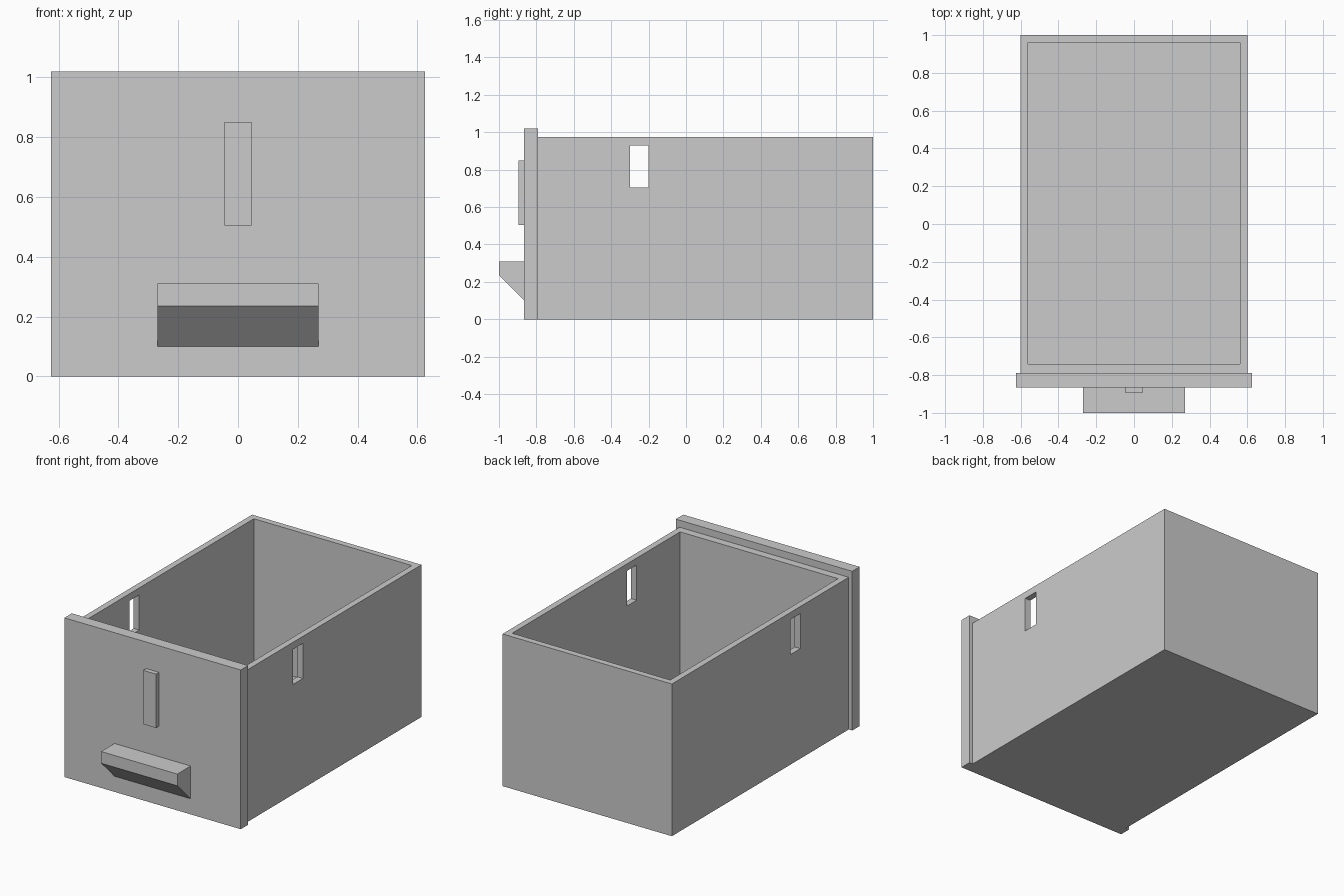
import bpy
import bmesh
from mathutils import Vector

cube = bpy.data.objects.get("Cube")
if cube:
    bpy.data.objects.remove(cube, do_unlink=True)

# Single grey material
GREY = (0.6, 0.6, 0.6, 1.0)
grey = bpy.data.materials.new("plain grey")
grey.use_nodes = True
grey.diffuse_color = GREY
grey.node_tree.nodes["Principled BSDF"].inputs["Base Color"].default_value = GREY


def finish(name, bm):
    bmesh.ops.recalc_face_normals(bm, faces=bm.faces)
    mesh = bpy.data.meshes.new(name)
    bm.to_mesh(mesh)
    bm.free()
    mesh.materials.append(grey)
    obj = bpy.data.objects.new(name, mesh)
    bpy.context.collection.objects.link(obj)
    return obj


def box(name, low, high):
    low, high = Vector(low), Vector(high)
    bm = bmesh.new()
    bmesh.ops.create_cube(bm, size=1)
    bmesh.ops.scale(bm, vec=high - low, verts=bm.verts)
    bmesh.ops.translate(bm, vec=(low + high) / 2, verts=bm.verts)
    return finish(name, bm)


def cut(target, cutter):
    cutter.hide_render = True
    cutter.hide_viewport = True
    mod = target.modifiers.new(cutter.name, "BOOLEAN")
    mod.operation = "DIFFERENCE"
    mod.solver = "EXACT"
    mod.object = cutter
    bpy.context.view_layer.objects.active = target
    bpy.ops.object.modifier_apply(modifier=mod.name)
    bpy.data.objects.remove(cutter, do_unlink=True)


# Open drawer box, hollowed, with a slot through both side walls
drawer = box("drawer_box", (-0.6, -0.79, 0), (0.6, 1, 0.975))
cut(drawer, box("cavity_cutter", (-0.56, -0.74, 0.04), (0.56, 0.96, 1.2)))
cut(drawer, box("slot_cutter", (-0.8, -0.3, 0.705), (0.8, -0.2, 0.93)))

# Front panel and the raised strip on it
box("front_panel", (-0.625, -0.865, 0), (0.625, -0.79, 1.02))
box("front_strip", (-0.045, -0.895, 0.505), (0.045, -0.865, 0.85))

# Handle: side profile with a sloping underside, swept across x
profile = [(-0.865, 0.1), (-1, 0.235), (-1, 0.31), (-0.865, 0.31)]
bm = bmesh.new()
side = bm.faces.new([bm.verts.new((-0.27, y, z)) for y, z in profile])
swept = bmesh.ops.extrude_face_region(bm, geom=[side], use_keep_orig=True)
moved = [v for v in swept["geom"] if isinstance(v, bmesh.types.BMVert)]
bmesh.ops.translate(bm, vec=(0.54, 0, 0), verts=moved)
finish("handle", bm)
